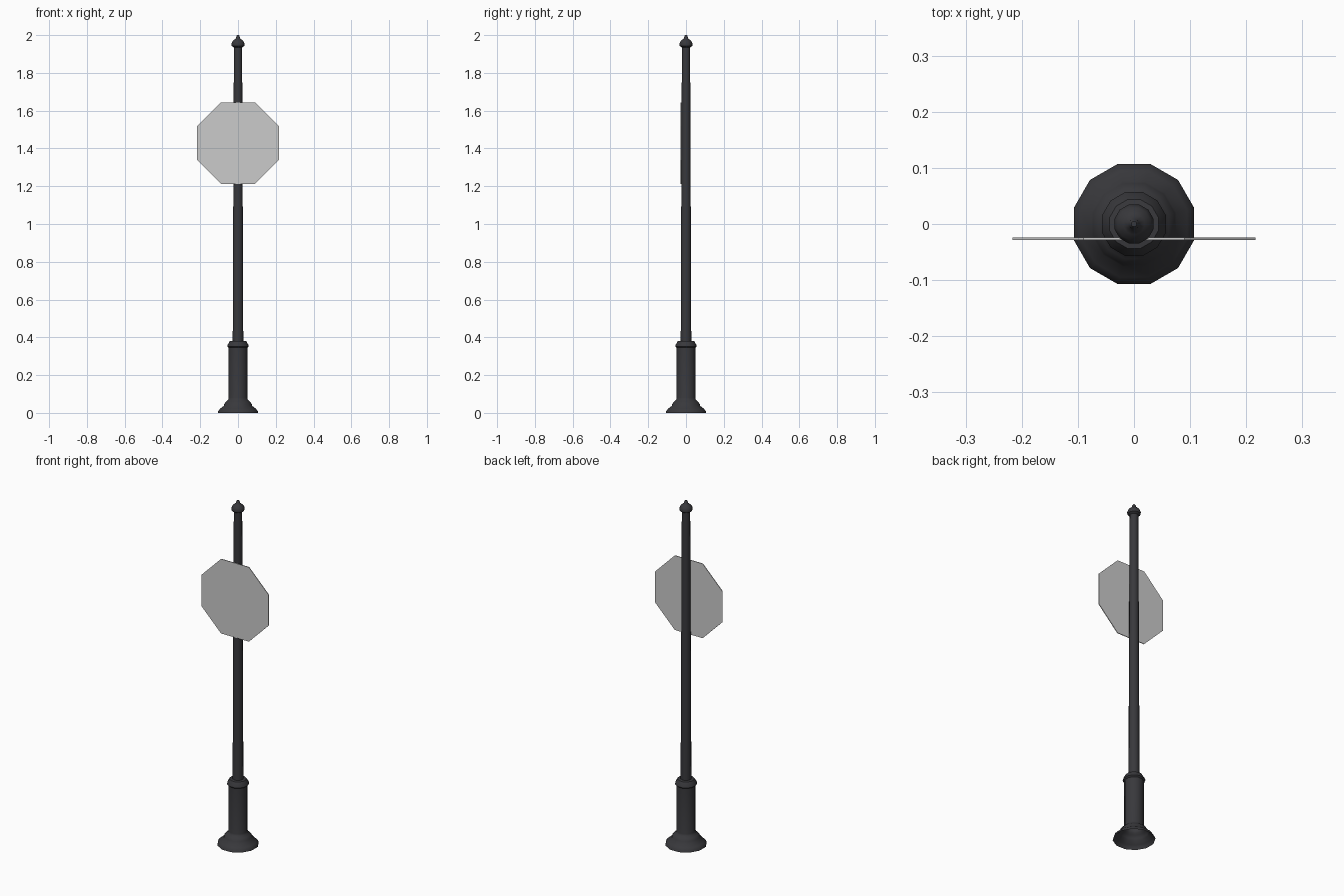
import bpy, bmesh, math

if "Cube" in bpy.data.objects:
    bpy.data.objects.remove(bpy.data.objects["Cube"])

iron = bpy.data.materials.new("dark_iron")
iron.diffuse_color = (0.04, 0.04, 0.045, 1)
iron.use_nodes = True
iron.node_tree.nodes["Principled BSDF"].inputs["Base Color"].default_value = iron.diffuse_color


def finish(name, bm, mat=None, smooth=None):
    bmesh.ops.recalc_face_normals(bm, faces=bm.faces)
    me = bpy.data.meshes.new(name)
    bm.to_mesh(me)
    bm.free()
    ob = bpy.data.objects.new(name, me)
    bpy.context.collection.objects.link(ob)
    if mat:
        me.materials.append(mat)
    if smooth:
        bpy.ops.object.select_all(action='DESELECT')
        ob.select_set(True)
        bpy.context.view_layer.objects.active = ob
        bpy.ops.object.shade_smooth_by_angle(angle=math.radians(smooth))
    return ob


def lathe(name, profile, sides=12, cap=False):
    bm = bmesh.new()
    rings = []
    for r, z in profile:
        rings.append([bm.verts.new((r * math.cos(2 * math.pi * (i + .5) / sides),
                                    r * math.sin(2 * math.pi * (i + .5) / sides), z))
                      for i in range(sides)])
    for a, b in zip(rings, rings[1:]):
        for i in range(sides):
            j = (i + 1) % sides
            bm.faces.new((a[i], a[j], b[j], b[i]))
    if cap:
        bm.faces.new(rings[-1])
    return finish(name, bm, iron, 40)


# flared foot, sleeve and collar
lathe("base", [(.111, 0), (.108, .01), (.098, .022), (.078, .037), (.075, .048),
               (.064, .062), (.054, .07), (.051, .08), (.051, .345), (.059, .352),
               (.057, .36), (.045, .38), (.028, .382)])
# tapered pole
lathe("pole", [(.029, .38), (.0225, 1.94)])
# finial
lathe("finial", [(.0225, 1.935), (.034, 1.942), (.036, 1.953), (.030, 1.967),
                 (.019, 1.977), (.011, 1.984), (.009, 1.994), (.005, 2.0)], cap=True)

# octagonal sign plate
R = .2165 / math.cos(math.pi / 8)
bm = bmesh.new()
ring = [bm.verts.new((R * math.cos(math.pi * (i + .5) / 4), -.0285,
                      1.428 + R * math.sin(math.pi * (i + .5) / 4))) for i in range(8)]
face = bm.faces.new(ring)
ext = bmesh.ops.extrude_face_region(bm, geom=[face])
for v in ext["geom"]:
    if isinstance(v, bmesh.types.BMVert):
        v.co.y += .004
finish("sign_plate", bm)
